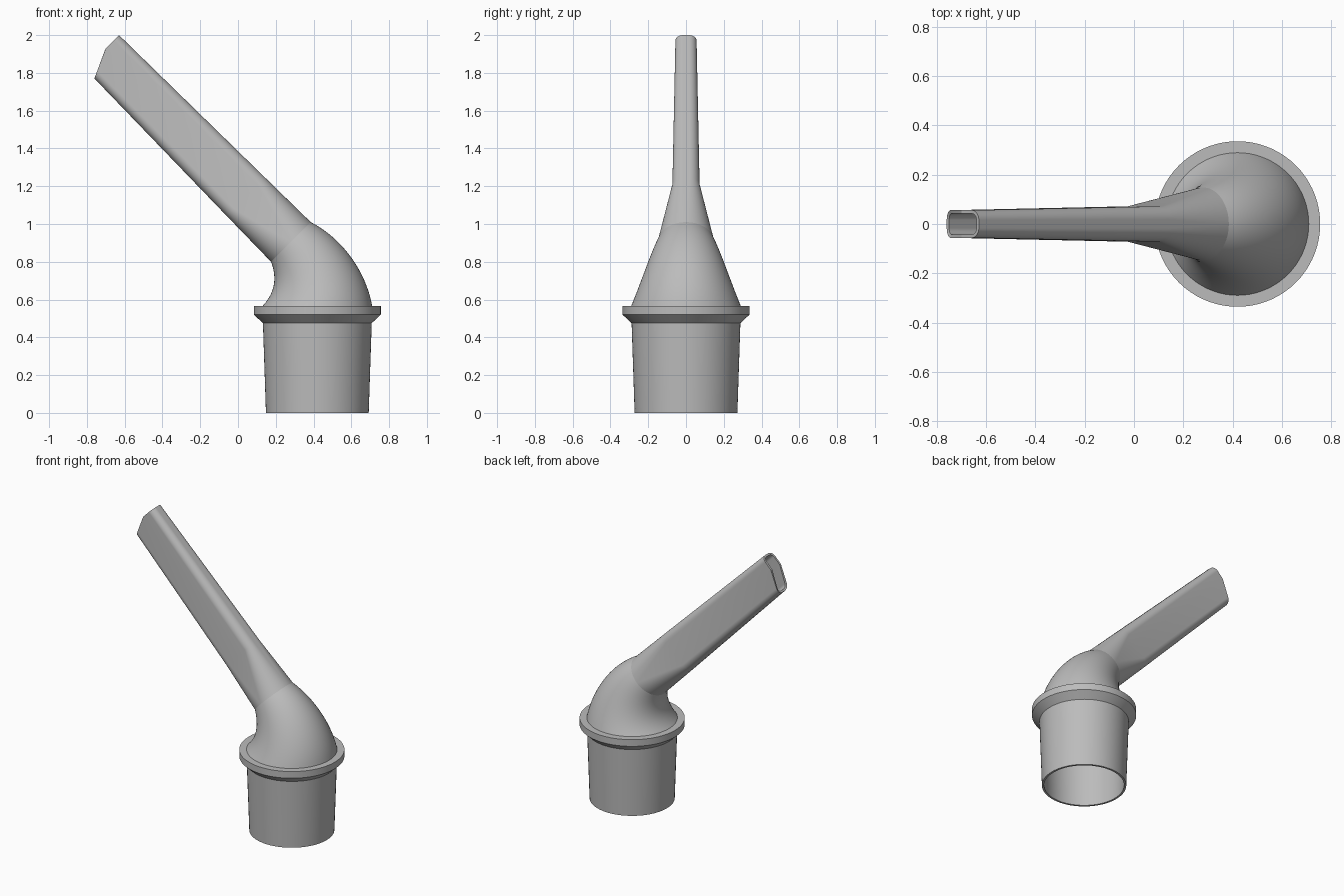
import bpy, bmesh, math
from mathutils import Vector

cube = bpy.data.objects.get("Cube")
if cube:
    bpy.data.objects.remove(cube)

grey = bpy.data.materials.new("grey plastic")
grey.use_nodes = True
grey.diffuse_color = (0.5, 0.5, 0.5, 1)
grey.node_tree.nodes["Principled BSDF"].inputs["Base Color"].default_value = (0.5, 0.5, 0.5, 1)

WALL = 0.014
AXIS_X = 0.42
ARC = 18  # segments in each rounded corner


def ring(low, high, half=None, corner=None, inset=0.0, slant=0.0):
    """Rounded rectangle (a circle by default) spanning low to high in the xz plane."""
    low, high = Vector((low[0], 0, low[1])), Vector((high[0], 0, high[1]))
    u = (high - low).normalized()
    n = Vector((-u.z, 0, u.x))
    a = (high - low).length / 2
    b = a if half is None else half
    r = a if corner is None else corner
    a, b, r = a - inset, b - inset, r - inset
    flat = []
    for k, (su, sy) in enumerate(((1, 1), (-1, 1), (-1, -1), (1, -1))):
        for i in range(ARC + 1):
            t = math.pi / 2 * (k + i / ARC)
            flat.append((su * (a - r) + r * math.cos(t), sy * (b - r) + r * math.sin(t)))
        if k in (0, 2):  # point on the broad side, where the mouth cut bends
            flat.append(((a - r) * 0.3, sy * b))
    points = []
    for p, q in flat:
        drop = slant * max(0, 0.22 - p / a) / 1.22
        points.append((low + high) / 2 + u * p + Vector((0, q, 0)) - n * drop)
    return points


def loft(name, rings):
    """Skin a closed loop of rings: outside, end, inside and back."""
    bm = bmesh.new()
    rows = [[bm.verts.new(p) for p in pts] for pts in rings]
    count = len(rows[0])
    for j, row in enumerate(rows):
        nxt = rows[(j + 1) % len(rows)]
        for i in range(count):
            k = (i + 1) % count
            bm.faces.new((row[i], row[k], nxt[k], nxt[i]))
    bmesh.ops.remove_doubles(bm, verts=bm.verts, dist=0.00005)
    bmesh.ops.recalc_face_normals(bm, faces=bm.faces)
    mesh = bpy.data.meshes.new(name)
    bm.to_mesh(mesh)
    bm.free()
    mesh.materials.append(grey)
    obj = bpy.data.objects.new(name, mesh)
    bpy.context.collection.objects.link(obj)
    bpy.ops.object.select_all(action='DESELECT')
    obj.select_set(True)
    bpy.context.view_layer.objects.active = obj
    bpy.ops.object.shade_smooth_by_angle(angle=math.radians(25))
    return obj


def shell(name, sections):
    outer = [ring(**s) for s in sections]
    inner = [ring(**s, inset=WALL) for s in reversed(sections)]
    return loft(name, outer + inner)


def bezier(p, t):
    w = ((1 - t) ** 3, 3 * t * (1 - t) ** 2, 3 * t * t * (1 - t), t ** 3)
    return tuple(sum(c * q[k] for c, q in zip(w, p)) for k in (0, 1))


# Tapered hollow socket with its flange
profile = [(0.272, 0), (0.288, 0.475), (0.336, 0.52), (0.336, 0.567),
           (0.275, 0.567), (0.274, 0.475), (0.258, 0)]
loft("socket_collar", [ring((AXIS_X - r, z), (AXIS_X + r, z)) for r, z in profile])

# Bent neck narrowing from the flange to the wand
inner_bend = [(0.13, 0.566), (0.2, 0.64), (0.205, 0.72), (0.175, 0.8)]
outer_bend = [(0.71, 0.566), (0.68, 0.74), (0.56, 0.92), (0.385, 1.01)]
STEPS = 20
shell("bent_neck", [dict(low=bezier(inner_bend, i / STEPS), high=bezier(outer_bend, i / STEPS))
                    for i in range(STEPS + 1)])

# Wand going from round to a flat slot with a slanted mouth
shell("flat_wand", [
    dict(low=(0.175, 0.8), high=(0.385, 1.01)),
    dict(low=(-0.06, 1.043), high=(0.143, 1.246), half=0.072, corner=0.055),
    dict(low=(-0.81, 1.82), high=(-0.63, 2.0), half=0.056, corner=0.04, slant=0.07),
])
